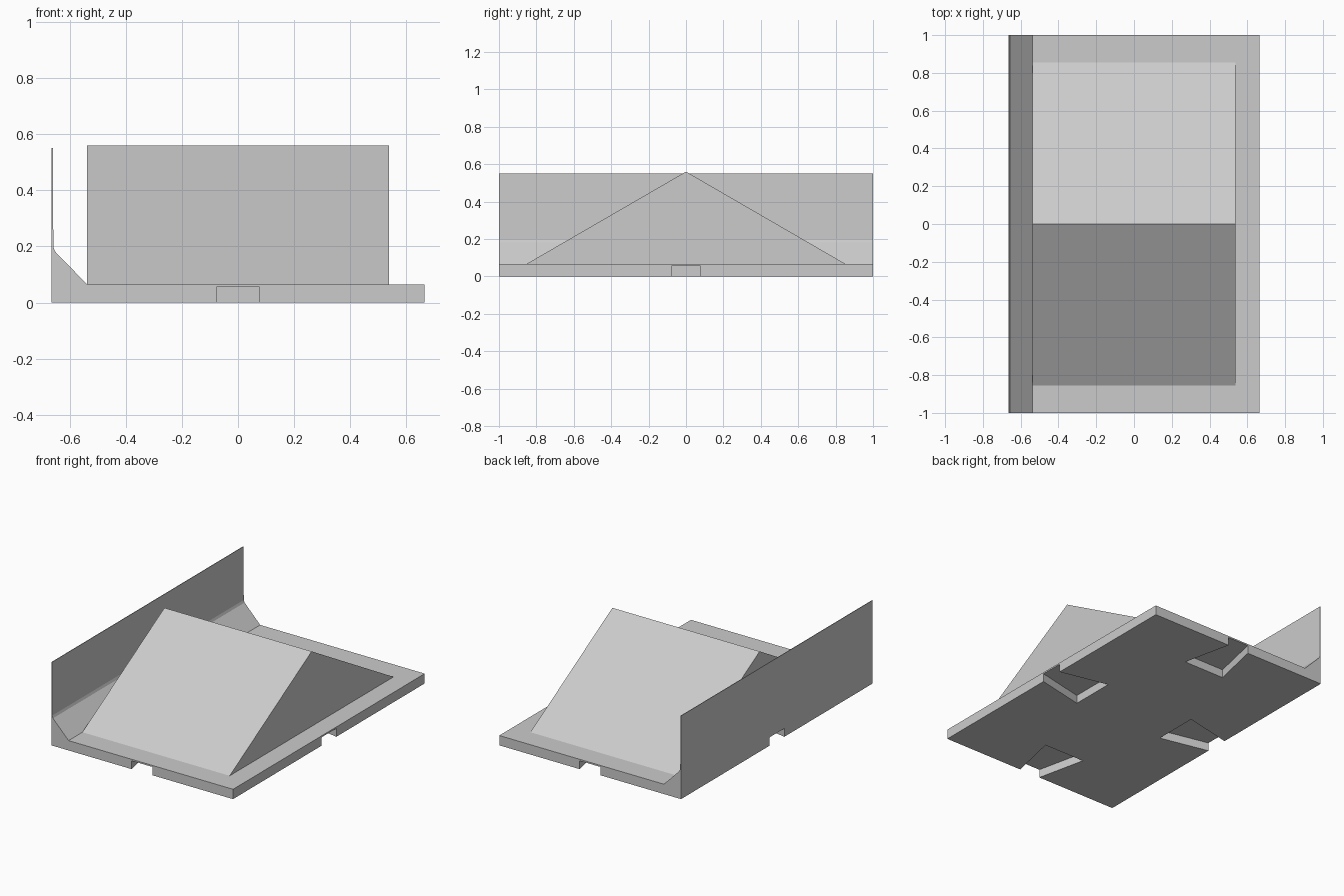
import bpy, bmesh, math
from mathutils import Matrix, Vector

cube = bpy.data.objects.get("Cube")
if cube:
    bpy.data.objects.remove(cube, do_unlink=True)

grey = bpy.data.materials.new("light_grey")
grey.use_nodes = True
colour = (0.6, 0.6, 0.6, 1)
grey.diffuse_color = colour
grey.node_tree.nodes["Principled BSDF"].inputs["Base Color"].default_value = colour


def prism(name, outline, offset, matrix=Matrix()):
    """Closed solid: outline points swept along an offset vector."""
    bm = bmesh.new()
    face = bm.faces.new([bm.verts.new(p) for p in outline])
    swept = bmesh.ops.extrude_face_region(bm, geom=[face])["geom"]
    moved = [g for g in swept if isinstance(g, bmesh.types.BMVert)]
    bmesh.ops.translate(bm, verts=moved, vec=Vector(offset))
    bmesh.ops.transform(bm, matrix=matrix, verts=bm.verts)
    bmesh.ops.recalc_face_normals(bm, faces=bm.faces)
    mesh = bpy.data.meshes.new(name)
    bm.to_mesh(mesh)
    bm.free()
    mesh.materials.append(grey)
    obj = bpy.data.objects.new(name, mesh)
    bpy.context.collection.objects.link(obj)
    return obj


W, L, TOP = 0.664, 1.0, 0.065

# Base slab with chamfered thin side wall, one profile swept front to back
profile = [(-W, 0), (W, 0), (W, TOP), (-0.538, TOP), (-0.652, 0.182),
           (-0.658, 0.198), (-0.66, 0.55), (-W, 0.55)]
base = prism("base_with_side_wall", [(x, -L, z) for x, z in profile], (0, 2 * L, 0))

# Dovetail slots under the middle of each edge
for i, edge in enumerate((W, L, W, L)):
    slot = [(edge - 0.33, -0.15), (edge + 0.05, -0.066),
            (edge + 0.05, 0.066), (edge - 0.33, 0.15)]
    cutter = prism("slot_cutter", [(x, y, -0.05) for x, y in slot], (0, 0, 0.105),
                   Matrix.Rotation(i * math.pi / 2, 4, "Z"))
    cutter.hide_render = True
    cut = base.modifiers.new("slot", "BOOLEAN")
    cut.operation, cut.solver, cut.object = "DIFFERENCE", "EXACT", cutter
    bpy.context.view_layer.objects.active = base
    bpy.ops.object.modifier_apply(modifier=cut.name)
    bpy.data.objects.remove(cutter, do_unlink=True)

# Gabled ridge block
gable = [(-0.855, TOP), (0.855, TOP), (0, 0.56)]
prism("gabled_block", [(-0.538, y, z) for y, z in gable], (1.076, 0, 0))
